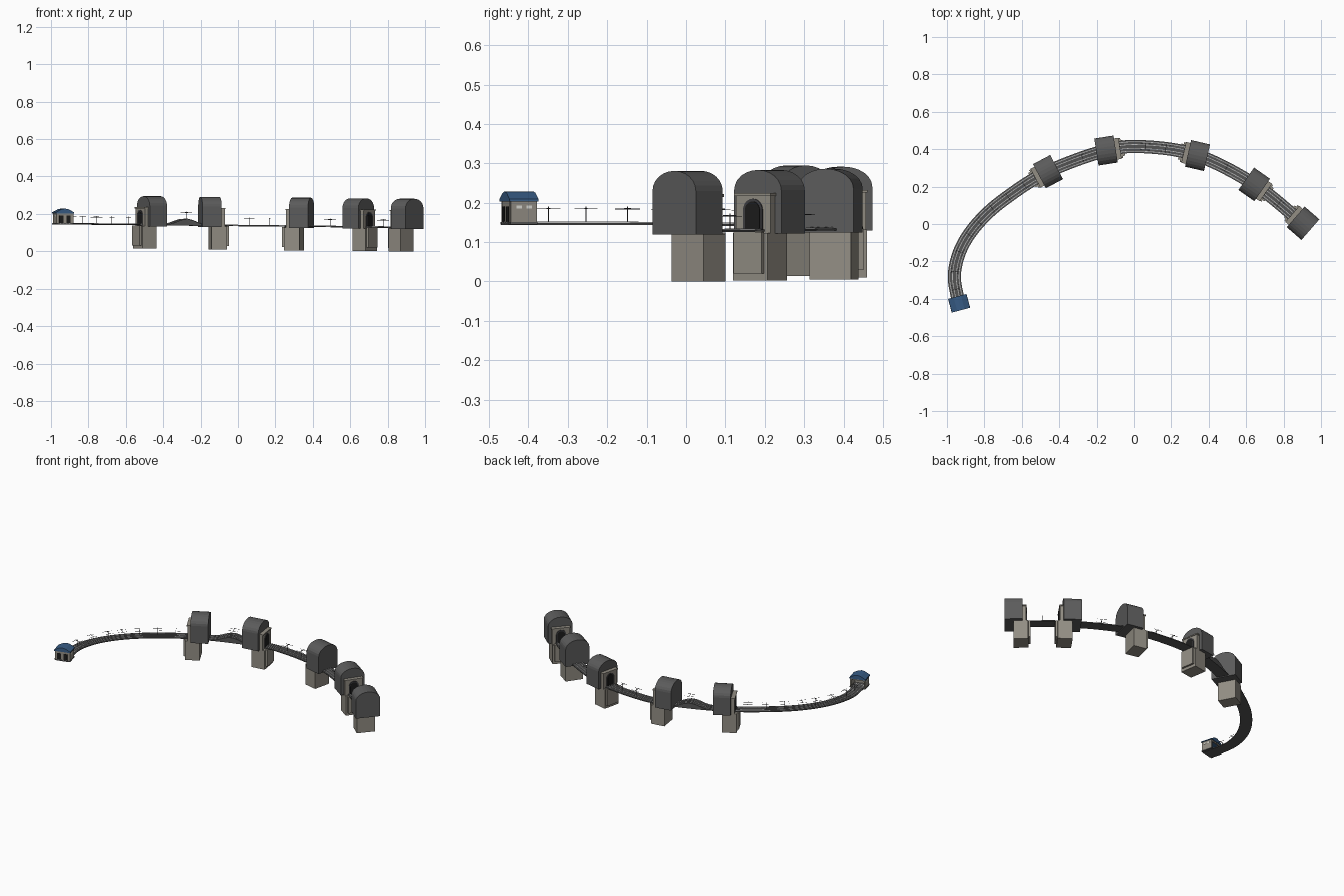
import bpy, bmesh, math
from mathutils import Matrix, Vector

if "Cube" in bpy.data.objects:
    bpy.data.objects.remove(bpy.data.objects["Cube"], do_unlink=True)


def material(name, rgb):
    m = bpy.data.materials.new(name)
    m.use_nodes = True
    m.diffuse_color = (*rgb, 1)
    bsdf = m.node_tree.nodes["Principled BSDF"]
    bsdf.inputs["Base Color"].default_value = (*rgb, 1)
    bsdf.inputs["Roughness"].default_value = 0.8
    return m


rock = material("dark grey rock", (0.105, 0.105, 0.105))
stone = material("pale stone", (0.29, 0.27, 0.23))
ballast = material("ballast grey", (0.09, 0.09, 0.09))
steel = material("light steel", (0.5, 0.5, 0.5))
iron = material("dark iron", (0.05, 0.05, 0.055))
black = material("black opening", (0.012, 0.012, 0.012))
blue = material("roof blue", (0.04, 0.11, 0.24))
white = material("window white", (0.7, 0.7, 0.66))


def finish(bm, name, mat):
    bmesh.ops.recalc_face_normals(bm, faces=bm.faces)
    mesh = bpy.data.meshes.new(name)
    bm.to_mesh(mesh)
    bm.free()
    mesh.materials.append(mat)
    obj = bpy.data.objects.new(name, mesh)
    bpy.context.collection.objects.link(obj)
    return obj


def prism(name, profile, s0, s1, mat, frame):
    """Extrude a (across, up) profile along the local track direction."""
    bm = bmesh.new()
    ends = [[bm.verts.new(frame @ Vector((s, y, z))) for y, z in profile] for s in (s0, s1)]
    bm.faces.new(ends[0])
    bm.faces.new(ends[1])
    n = len(profile)
    for i in range(n):
        j = (i + 1) % n
        bm.faces.new((ends[0][i], ends[0][j], ends[1][j], ends[1][i]))
    return finish(bm, name, mat)


def box(name, s0, s1, y0, y1, z0, z1, mat, frame):
    return prism(name, [(y0, z0), (y1, z0), (y1, z1), (y0, z1)], s0, s1, mat, frame)


def arch(half, z0, spring, top, steps=12):
    pts = [(half, z0)]
    for i in range(steps + 1):
        a = math.pi * i / steps
        pts.append((half * math.cos(a), spring + (top - spring) * math.sin(a)))
    return pts + [(-half, z0)]


def grade(x):
    return 0.139 - 0.0105 * x


def local_frame(x, y, z, degrees):
    return Matrix.Translation((x, y, z)) @ Matrix.Rotation(math.radians(degrees), 4, "Z")


# Track centre line, smoothed through its control points
control = [Vector(p) for p in (
    (-0.925, -0.46), (-0.945, -0.385), (-0.96, -0.265), (-0.922, -0.125),
    (-0.83, 0.01), (-0.69, 0.135), (-0.46, 0.28), (-0.15, 0.393), (0.06, 0.413),
    (0.34, 0.366), (0.643, 0.212), (0.904, 0.004))]
path = []
ext = [control[0] * 2 - control[1]] + control + [control[-1] * 2 - control[-2]]
for a, b, c, d in zip(ext, ext[1:], ext[2:], ext[3:]):
    for k in range(12):
        t = k / 12
        path.append(0.5 * (2 * b + (c - a) * t + (2 * a - 5 * b + 4 * c - d) * t ** 2
                           + (3 * b - a - 3 * c + d) * t ** 3))
path.append(control[-1])


def hump(x):
    # Rise of the line between the first two tunnels
    t = (x + 0.285) / 0.11
    return 0.03 * math.cos(t * math.pi / 2) ** 2 if abs(t) < 1 else 0


def heading(i):
    return (path[min(i + 1, len(path) - 1)] - path[max(i - 1, 0)]).normalized()


def sweep(name, centre, half, low, high, mat, flat_bottom=False):
    bm = bmesh.new()
    rings = []
    for i, p in enumerate(path):
        d = heading(i)
        side = Vector((-d.y, d.x))
        z = grade(p.x)
        top = z + high + hump(p.x)
        bottom = z + low + (0 if flat_bottom else hump(p.x))
        rings.append([bm.verts.new((*(p + side * (centre + w * half)), h))
                      for w, h in ((-1, bottom), (1, bottom), (1, top), (-1, top))])
    for r, q in zip(rings, rings[1:]):
        for k in range(4):
            bm.faces.new((r[k], r[(k + 1) % 4], q[(k + 1) % 4], q[k]))
    bm.faces.new(rings[0])
    bm.faces.new(rings[-1])
    return finish(bm, name, mat)


sweep("track_bed", 0, 0.035, -0.005, 0, ballast, True)
for t, track in enumerate((-0.0175, 0.0175)):
    for r, gauge in enumerate((-0.0075, 0.0075)):
        sweep(f"rail_{t}_{r}", track + gauge, 0.0017, 0, 0.003, steel)

# Tunnels: x, y, heading, and which end carries the stone portal
tunnels = [(-0.46, 0.28, 28, -1), (-0.15, 0.393, 9, 1), (0.34, 0.366, -13, -1),
           (0.643, 0.212, -35, 1), (0.904, 0.004, -41, -1)]
for n, (x, y, angle, end) in enumerate(tunnels, 1):
    f = local_frame(x, y, max(grade(x) - 0.13, 0), angle + (0 if end > 0 else 180))
    prism(f"tunnel_{n}_shell", arch(0.073, 0.119, 0.23, 0.281), -0.052, 0.052, rock, f)
    box(f"tunnel_{n}_pier", 0, 0.085, -0.054, 0.054, 0, 0.121, stone, f)
    box(f"tunnel_{n}_pier_panel", 0.085, 0.097, -0.043, 0.043, 0.018, 0.124, stone, f)
    box(f"tunnel_{n}_portal", 0.04, 0.072, -0.054, 0.054, 0.121, 0.215, stone, f)
    box(f"tunnel_{n}_coping", 0.04, 0.076, -0.057, 0.057, 0.215, 0.222, stone, f)
    prism(f"tunnel_{n}_arch_ring", arch(0.03, 0.125, 0.178, 0.208), 0.07, 0.075, iron, f)
    prism(f"tunnel_{n}_opening", arch(0.023, 0.125, 0.178, 0.201), 0.071, 0.0765, black, f)

# Masts with a cross arm and a short length of wire
mast_places = [(-0.955, -0.35), (-0.958, -0.25), (-0.93, -0.155), (-0.885, -0.06),
               (-0.83, 0.01), (-0.75, 0.085), (-0.67, 0.15), (-0.59, 0.205),
               (-0.28, 0.355), (0.06, 0.413), (0.17, 0.405), (0.49, 0.3), (0.77, 0.115)]
for n, place in enumerate(mast_places, 1):
    i = min(range(len(path)), key=lambda k: (path[k] - Vector(place)).length)
    p, d = path[i], heading(i)
    f = local_frame(p.x, p.y, grade(p.x) + hump(p.x), math.degrees(math.atan2(d.y, d.x)))
    box(f"mast_{n}_post", -0.001, 0.001, -0.001, 0.001, 0, 0.042, iron, f)
    box(f"mast_{n}_arm", -0.001, 0.001, -0.022, 0.022, 0.036, 0.038, iron, f)
    for s in (-1, 1):
        box(f"mast_{n}_wire_{s}", -0.027, 0.027, s * 0.0175 - 0.0005, s * 0.0175 + 0.0005,
            0.0345, 0.036, iron, f)

# Station at the end of the line
f = local_frame(-0.935, -0.424, grade(-0.94), 105)
box("station_floor", -0.036, 0.036, -0.049, 0.049, -0.004, 0.002, ballast, f)
for s in (-1, 1):
    inner, outer = sorted((s * 0.038, s * 0.047))
    box(f"station_wall_{s}", -0.034, 0.034, inner, outer, 0, 0.056, stone, f)
    for w in (-0.012, 0.014):
        a, b = sorted((s * 0.046, s * 0.048))
        box(f"station_window_{s}_{w}", w - 0.007, w + 0.007, a, b, 0.037, 0.044, white, f)
    box(f"station_door_{s}", -0.0365, -0.034, s * 0.02 - 0.011, s * 0.02 + 0.011,
        0.002, 0.042, black, f)
box("station_end_wall", -0.035, -0.028, -0.038, 0.038, 0, 0.056, stone, f)
box("station_beam", 0.026, 0.034, -0.038, 0.038, 0.046, 0.056, stone, f)
roof = [(-0.051, 0.054), (0.051, 0.054), (0.05, 0.06), (0.02, 0.076), (0, 0.08),
        (-0.02, 0.076), (-0.05, 0.06)]
prism("station_roof", roof, -0.038, 0.038, blue, f)
